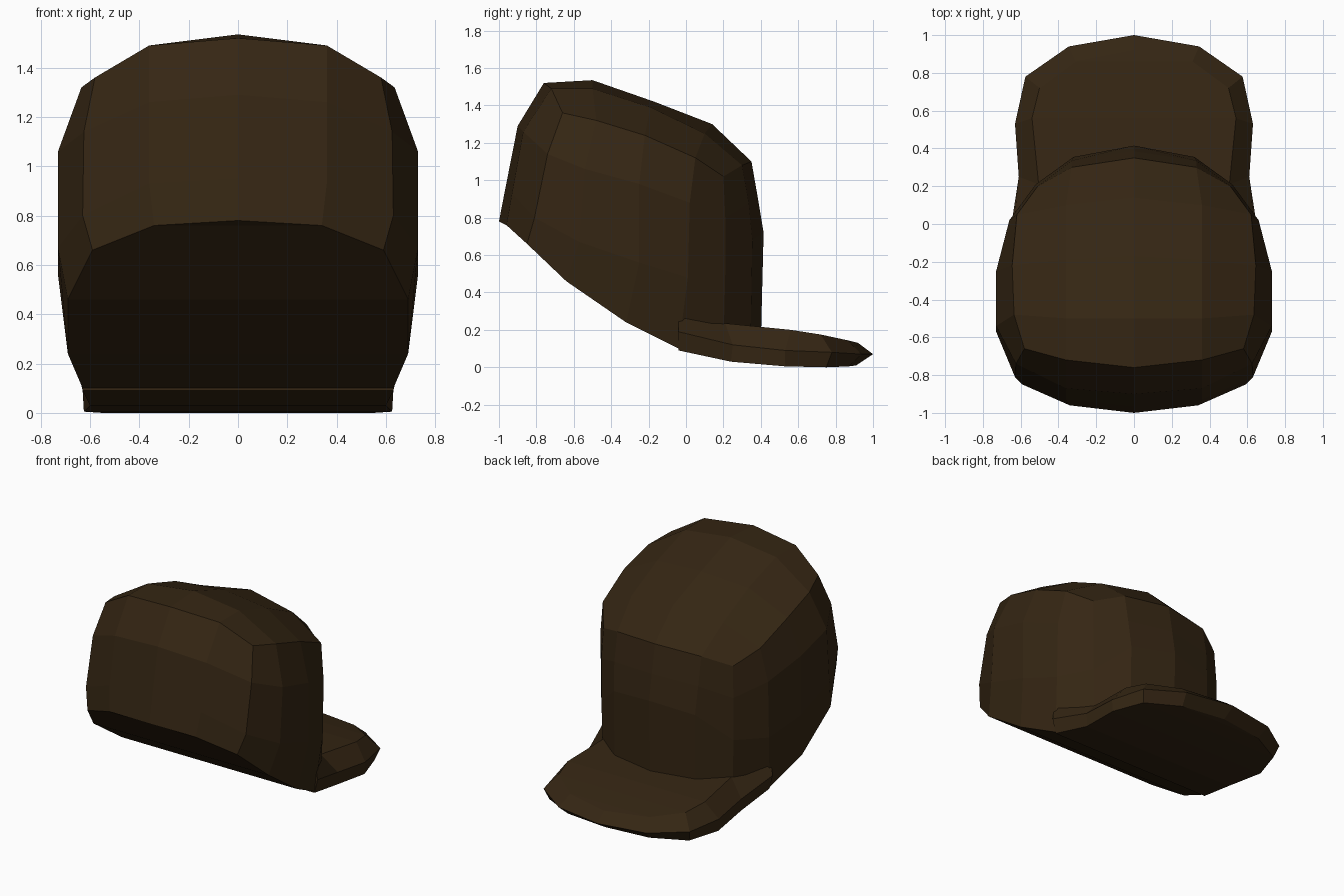
import bpy, bmesh

if "Cube" in bpy.data.objects:
    bpy.data.objects.remove(bpy.data.objects["Cube"])

mat = bpy.data.materials.new("dark_brown_fabric")
mat.diffuse_color = (0.035, 0.019, 0.0065, 1)
mat.use_nodes = True
mat.node_tree.nodes["Principled BSDF"].inputs["Base Color"].default_value = mat.diffuse_color


def loft(rows):
    """Quads between neighbouring rows of points."""
    return [(a[i], a[i + 1], b[i + 1], b[i])
            for a, b in zip(rows, rows[1:]) for i in range(len(a) - 1)]


def span(row):
    """Close a half outline across to the centre plane."""
    return loft([row, [(0, p[1], p[2]) for p in row]])


def build(name, quads):
    """Make half a part, mirror it over x = 0 and weld it into one closed shell."""
    bm = bmesh.new()
    for q in quads:
        pts = list(dict.fromkeys(q))
        if len(pts) > 2:
            bm.faces.new([bm.verts.new(p) for p in pts])
    bmesh.ops.remove_doubles(bm, verts=bm.verts, dist=0.0005)
    bmesh.ops.mirror(bm, geom=bm.verts[:] + bm.edges[:] + bm.faces[:],
                     axis='X', merge_dist=0.0005)
    bmesh.ops.remove_doubles(bm, verts=bm.verts, dist=0.0005)
    bmesh.ops.recalc_face_normals(bm, faces=bm.faces)
    me = bpy.data.meshes.new(name)
    bm.to_mesh(me)
    bm.free()
    me.materials.append(mat)
    ob = bpy.data.objects.new(name, me)
    bpy.context.collection.objects.link(ob)
    return ob


# Crown walls: half rings running from the back centre to the brim-side centre
top = [(0, -.76, 1.52), (.36, -.72, 1.49), (.58, -.66, 1.36), (.635, -.48, 1.32),
       (.645, -.22, 1.24), (.62, .05, 1.12), (.51, .2, 1.02), (.33, .3, 1.08), (0, .35, 1.10)]
upper = [(0, -.9, 1.29), (.36, -.87, 1.26), (.625, -.74, 1.14), (.73, -.54, 1.06),
         (.73, -.25, .98), (.66, .02, .88), (.52, .21, .8), (.33, .335, .88), (0, .385, .9)]
lower = [(0, -.967, .95), (.36, -.93, .93), (.63, -.81, .8), (.73, -.57, .67),
         (.73, -.25, .56), (.66, .01, .48), (.52, .21, .5), (.32, .355, .68), (0, .415, .72)]
rim = [(0, -1, .78), (.34, -.96, .76), (.59, -.85, .66), (.69, -.64, .46),
       (.69, -.32, .24), (.63, -.04, .1), (.51, .2, .1), (.32, .345, .12), (0, .4, .13)]

# Crown top: one row per side point, from the centre ridge out to the top ring
ridge = [(0, -.5, 1.535), (0, -.17, 1.42), (0, .14, 1.30)]
shoulder = [(.36, -.5, 1.49), (.36, -.19, 1.39), (.36, .1, 1.25)]
grid = [top[:3]]
grid += [list(r) for r in zip(ridge, shoulder, top[3:6])]
grid += [[top[8], top[7], top[6]]]
build("crown", loft([top, upper, lower, rim]) + loft(grid) + span(rim))

# Brim: upper, outermost and lower half outlines, back to tip
b_top = [(.64, -.04, .28), (.505, .21, .235), (.54, .56, .2), (.5, .72, .175),
         (.31, .86, .145), (0, .92, .13)]
b_mid = [(.655, -.04, .19), (.61, .25, .12), (.63, .53, .09), (.575, .78, .08),
         (.345, .94, .07), (0, 1, .07)]
b_low = [(.63, -.04, .09), (.6, .24, .03), (.625, .53, .005), (.55, .75, 0),
         (.32, .87, .005), (0, .91, .01)]
back = [r[0] for r in (b_top, b_mid, b_low)]
build("brim", loft([b_top, b_mid, b_low]) + span(b_top) + span(b_low) + span(back))
